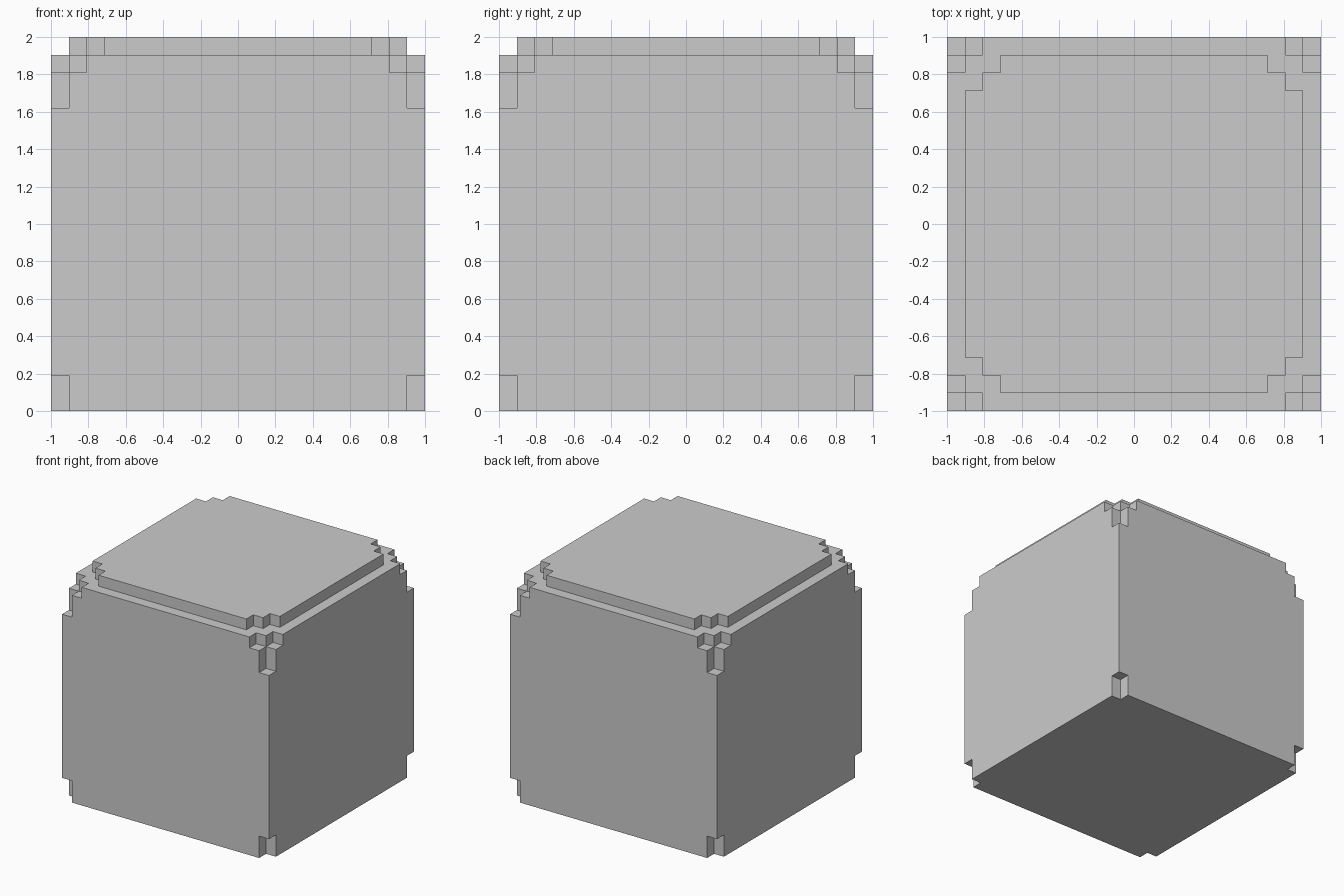
import bpy, bmesh
from math import radians

if "Cube" in bpy.data.objects:
    bpy.data.objects.remove(bpy.data.objects["Cube"])

U = 2 / 21  # one voxel; the block is 21 voxels wide

# Cell boundaries in voxels: three fine steps at each side, one wide core
EDGES = [0, 1, 2, 3, 18, 19, 20, 21]
# Layers from the ground up: (bottom, top, inset of the sides, corner step count)
LAYERS = [(0, 2, 0, 1), (2, 17, 0, 0), (17, 19, 0, 1), (19, 20, 0, 2), (20, 21, 1, 2)]
N = len(EDGES) - 1


def solid(i, j, k):
    """True where the stepped block is filled."""
    if not (0 <= i < N and 0 <= j < N and 0 <= k < len(LAYERS)):
        return False
    inset, cut = LAYERS[k][2:]
    a, b = min(i, N - 1 - i) - inset, min(j, N - 1 - j) - inset
    return a >= 0 and b >= 0 and a + b >= cut


# Outer skin: one face wherever a filled cell meets empty space
bm = bmesh.new()
for i in range(N):
    for j in range(N):
        for k, layer in enumerate(LAYERS):
            if not solid(i, j, k):
                continue
            box = [EDGES[i:i + 2], EDGES[j:j + 2], layer[:2]]
            for axis in range(3):
                u, v = (axis + 1) % 3, (axis + 2) % 3
                for side in (0, 1):
                    near = [i, j, k]
                    near[axis] += 2 * side - 1
                    if solid(*near):
                        continue
                    ring = [(0, 0), (1, 0), (1, 1), (0, 1)]
                    verts = []
                    for s, t in (ring if side else ring[::-1]):
                        p = [0, 0, 0]
                        p[axis], p[u], p[v] = box[axis][side], box[u][s], box[v][t]
                        verts.append(bm.verts.new((p[0] * U - 1, p[1] * U - 1, p[2] * U)))
                    bm.faces.new(verts)

# Weld the skin and merge flat areas into clean faces
bmesh.ops.remove_doubles(bm, verts=bm.verts, dist=1e-4)
bmesh.ops.dissolve_limit(bm, angle_limit=radians(1), verts=bm.verts, edges=bm.edges)

mesh = bpy.data.meshes.new("stepped_block")
bm.to_mesh(mesh)
bm.free()
bpy.context.collection.objects.link(bpy.data.objects.new("stepped_block", mesh))
